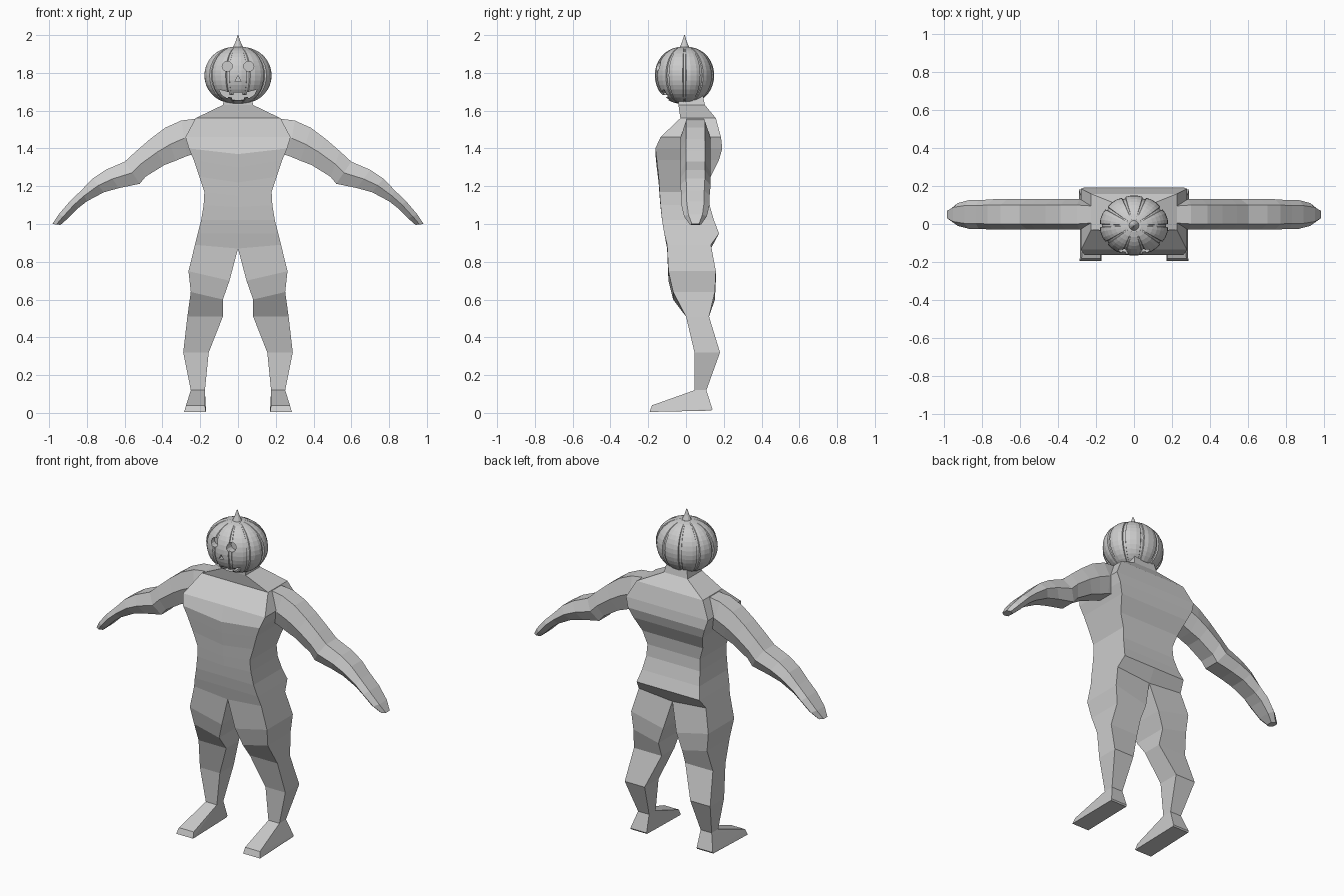
import bpy, bmesh, math
from mathutils import Vector

if "Cube" in bpy.data.objects:
    bpy.data.objects.remove(bpy.data.objects["Cube"])

grey = bpy.data.materials.new("plain grey")
grey.diffuse_color = (0.6, 0.6, 0.6, 1)
grey.use_nodes = True
grey.node_tree.nodes["Principled BSDF"].inputs["Base Color"].default_value = grey.diffuse_color


def finish(bm, name, mirror=False):
    bmesh.ops.recalc_face_normals(bm, faces=bm.faces[:])
    me = bpy.data.meshes.new(name)
    bm.to_mesh(me)
    bm.free()
    me.materials.append(grey)
    ob = bpy.data.objects.new(name, me)
    bpy.context.collection.objects.link(ob)
    if mirror:
        mod = ob.modifiers.new("mirror", 'MIRROR')
        mod.use_mirror_merge = False
    return ob


def loft(bm, rings):
    """Skin closed rings of points and cap both ends."""
    vs = [[bm.verts.new(p) for p in r] for r in rings]
    n = len(vs[0])
    for a, b in zip(vs, vs[1:]):
        for i in range(n):
            j = (i + 1) % n
            bm.faces.new((a[i], a[j], b[j], b[i]))
    bm.faces.new(vs[0])
    bm.faces.new(vs[-1])


# Torso and neck: z, half width, front y, back y, drop of the front centre
torso = [(1.68, .07, -.04, .09, 0), (1.63, .08, -.04, .10, 0),
         (1.56, .225, -.03, .158, 0), (1.46, .278, -.135, .185, 0),
         (1.40, .26, -.162, .192, .03), (1.34, .235, -.155, .175, .04),
         (1.25, .205, -.145, .13, .03), (1.17, .178, -.14, .12, .02),
         (1.10, .182, -.135, .125, .01), (1.02, .195, -.127, .148, 0),
         (.95, .213, -.115, .175, 0)]
bm = bmesh.new()
loft(bm, [[(-w, f, z), (0, f, z - d), (w, f, z), (w, b, z), (0, b, z), (-w, b, z)]
          for z, w, f, b, d in torso])
finish(bm, "torso")

# Legs: inner x, inner z, outer x, outer z, front y, back y
legs = [(0, .95, .213, .95, -.115, .175), (0, .87, .228, .89, -.10, .132),
        (.045, .70, .262, .75, -.093, .158), (.08, .60, .25, .64, -.068, .153),
        (.08, .51, .268, .51, .0, .122), (.155, .32, .29, .32, .045, .18),
        (.175, .12, .25, .12, .045, .108)]
bm = bmesh.new()
loft(bm, [[(xi, f, zi), (xo, f, zo), (xo, b, zo), (xi, b, zi)]
          for xi, zi, xo, zo, f, b in legs])
finish(bm, "legs", True)

# Feet: wedge from ankle to toe
bm = bmesh.new()
for y, z, xi, xo in [(.045, .12, .175, .25), (.108, .12, .175, .25),
                     (.14, .02, .17, .28), (-.18, .04, .175, .275),
                     (-.193, .005, .17, .285), (.135, .012, .17, .28)]:
    bm.verts.new((xi, y, z))
    bm.verts.new((xo, y, z))
bmesh.ops.convex_hull(bm, input=bm.verts[:])
finish(bm, "feet", True)

# Arms and hands: six-sided; top x, z, bottom x, z, half depth
arms = [(.20, 1.56, .21, 1.38, .07), (.30, 1.548, .27, 1.36, .08),
        (.385, 1.51, .33, 1.335, .08), (.465, 1.45, .39, 1.312, .08),
        (.54, 1.385, .49, 1.25, .08), (.60, 1.33, .52, 1.213, .08),
        (.70, 1.287, .63, 1.19, .08), (.77, 1.24, .71, 1.168, .08),
        (.83, 1.178, .80, 1.12, .075), (.89, 1.12, .845, 1.085, .075),
        (.95, 1.05, .90, 1.03, .06), (.983, 1.0, .94, .995, .03)]
bm = bmesh.new()
rings = []
for tx, tz, bx, bz, h in arms:
    mx, mz, c, k = (tx + bx) / 2, (tz + bz) / 2, .05, h * .62
    rings.append([(tx, c - k, tz), (tx, c + k, tz), (mx, c + h, mz),
                  (bx, c + k, bz), (bx, c - k, bz), (mx, c - h, mz)])
loft(bm, rings)
finish(bm, "arms", True)

# Pumpkin head: ten lobes parted by narrow grooves
HC = Vector((0, -.008, 1.787))
lobe = [(-18, .93), (-15.5, .935), (-14.5, .985), (-6, 1), (6, 1), (14.5, .985), (15.5, .935)]
rings = []
for i in range(1, 18):
    p = math.radians(-90 + 10 * i)
    r = math.cos(p) ** .88
    ring = []
    for k in range(10):
        for off, s in lobe:
            a = math.radians(36 * k + off)
            ring.append(HC + Vector((.181 * r * s * math.sin(a),
                                     -.158 * r * s * math.cos(a), .152 * math.sin(p))))
    rings.append(ring)
bm = bmesh.new()
loft(bm, rings)
head = finish(bm, "pumpkin_head")

# Face cutter: eyes, nose and toothed mouth
bm = bmesh.new()


def prism(pts, depth):
    loft(bm, [[(x, -.3, z) for x, z in pts], [(x, depth, z) for x, z in pts]])


for sx in (-.057, .057):
    prism([(sx + .027 * math.cos(t * math.pi / 6), 1.835 + .027 * math.sin(t * math.pi / 6))
           for t in range(12)], -.11)
prism([(-.016, 1.755), (.016, 1.755), (0, 1.785)], -.12)
half = [(.022, 1.695), (.024, 1.682), (.045, 1.682), (.047, 1.697), (.10, 1.712), (.085, 1.682),
        (.055, 1.664), (.052, 1.673), (.033, 1.67), (.03, 1.656)]
prism(half + [(-x, z) for x, z in reversed(half)], -.06)
cutter = finish(bm, "face_cutter")
cutter.hide_render = True
cutter.hide_viewport = True
mod = head.modifiers.new("carve", 'BOOLEAN')
mod.operation = 'DIFFERENCE'
mod.solver = 'EXACT'
mod.object = cutter

# Stem: flared spike
bm = bmesh.new()
loft(bm, [[(r * math.cos(a * math.pi / 5), -.008 + r * math.sin(a * math.pi / 5), z)
           for a in range(10)]
          for z, r in [(1.92, .034), (1.942, .024), (1.965, .013), (2.0, .002)]])
finish(bm, "stem")
